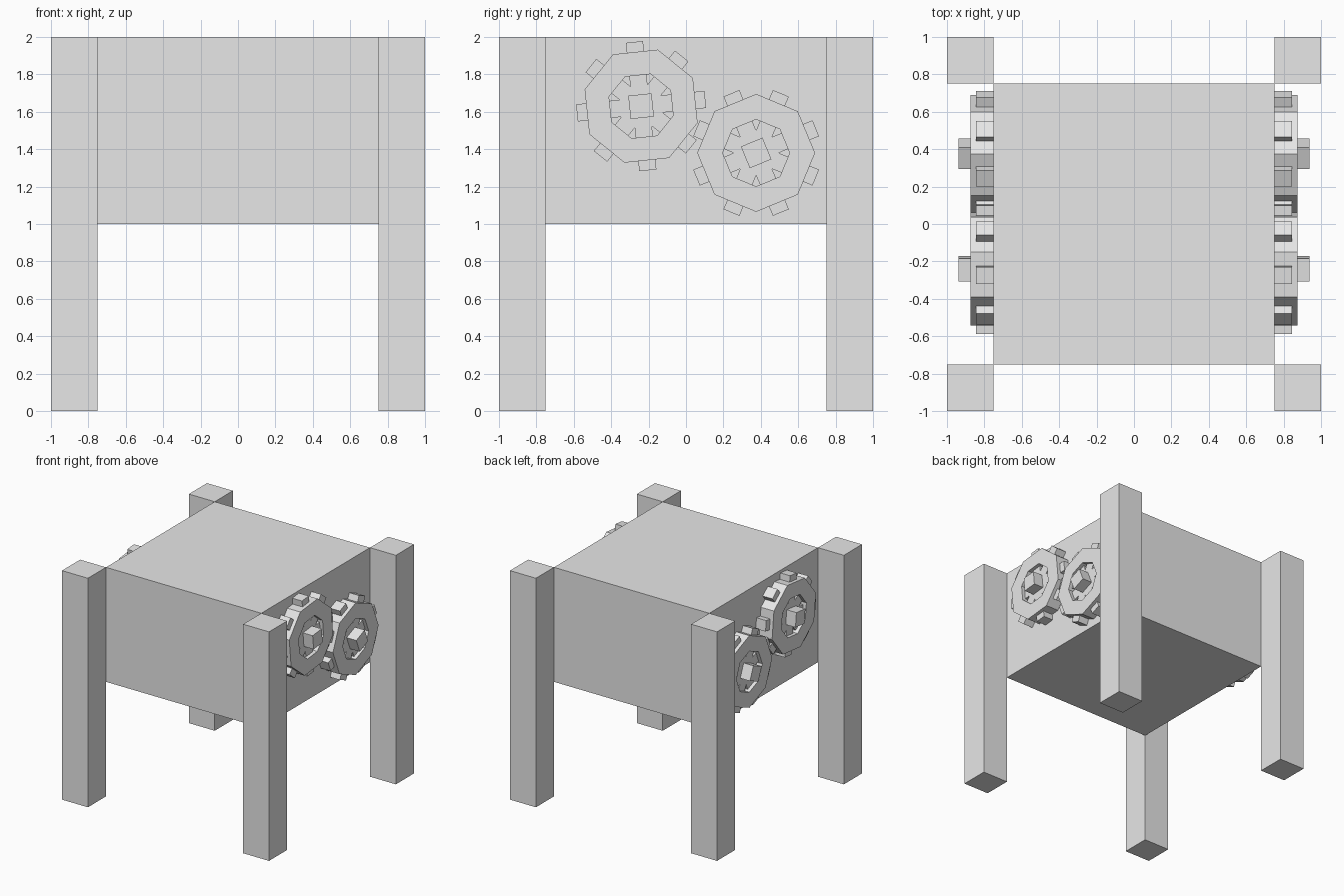
import bpy
import bmesh
from math import cos, sin, radians, pi
from mathutils import Vector

if "Cube" in bpy.data.objects:
    bpy.data.objects.remove(bpy.data.objects["Cube"], do_unlink=True)

grey = bpy.data.materials.new("plain grey")
grey.use_nodes = True
grey.diffuse_color = (0.8, 0.8, 0.8, 1)
grey.node_tree.nodes["Principled BSDF"].inputs["Base Color"].default_value = (0.8, 0.8, 0.8, 1)

WALL = 0.75      # half width of the body
SIDES = 8


def finish(name, bm, mirror=(False, False, False)):
    bmesh.ops.recalc_face_normals(bm, faces=bm.faces)
    mesh = bpy.data.meshes.new(name)
    bm.to_mesh(mesh)
    bm.free()
    mesh.materials.append(grey)
    obj = bpy.data.objects.new(name, mesh)
    bpy.context.collection.objects.link(obj)
    if any(mirror):
        mod = obj.modifiers.new("Mirror", "MIRROR")
        mod.use_axis = mirror
        mod.use_mirror_merge = False
    return obj


def box(name, low, high, mirror=(False, False, False)):
    low, high = Vector(low), Vector(high)
    bm = bmesh.new()
    bmesh.ops.create_cube(bm, size=1)
    bmesh.ops.scale(bm, vec=high - low, verts=bm.verts)
    bmesh.ops.translate(bm, vec=(low + high) / 2, verts=bm.verts)
    return finish(name, bm, mirror)


def place(bm, x, u, v, turn, centre):
    """Vertex from gear-plane coordinates turned about the gear centre."""
    return bm.verts.new((x, centre[0] + u * cos(turn) - v * sin(turn),
                         centre[1] + u * sin(turn) + v * cos(turn)))


def plate(name, outline, depth, turn, centre):
    """Outline extruded outward from the body wall, on both sides."""
    bm = bmesh.new()
    back = [place(bm, WALL, u, v, turn, centre) for u, v in outline]
    front = [place(bm, WALL + depth, u, v, turn, centre) for u, v in outline]
    bm.faces.new(back)
    bm.faces.new(front)
    for i in range(len(back)):
        j = (i + 1) % len(back)
        bm.faces.new((back[i], back[j], front[j], front[i]))
    return finish(name, bm, (True, False, False))


def ring(name, outer, inner, depth, turn, centre):
    """Octagonal ring whose flats line up with the teeth."""
    bm = bmesh.new()
    loops = []
    for r, x in ((outer, WALL), (outer, WALL + depth), (inner, WALL + depth), (inner, WALL)):
        angles = [(i + 0.5) * 2 * pi / SIDES for i in range(SIDES)]
        loops.append([place(bm, x, r * cos(a), r * sin(a), turn, centre) for a in angles])
    for k in range(4):
        a, b = loops[k], loops[(k + 1) % 4]
        for i in range(SIDES):
            j = (i + 1) % SIDES
            bm.faces.new((a[i], a[j], b[j], b[i]))
    return finish(name, bm, (True, False, False))


def spoke_outline(reach, half):
    """Eight-armed star of crossing bars; the arm ends form the teeth."""
    points = []
    valley = half / sin(pi / SIDES)
    for i in range(SIDES):
        a = i * 2 * pi / SIDES
        for u, v in ((reach, -half), (reach, half)):
            points.append((u * cos(a) - v * sin(a), u * sin(a) + v * cos(a)))
        mid = a + pi / SIDES
        points.append((valley * cos(mid), valley * sin(mid)))
    return points


# Body and four corner posts
box("body", (-WALL, -WALL, 1), (WALL, WALL, 2))
box("corner_legs", (WALL, WALL, 0), (1, 1, 2), (True, True, False))

# Two meshing gears on each side
H = 0.0625
for label, centre, degrees in (("front", (-0.24, 1.63), 6), ("back", (0.375, 1.38), 22.5)):
    turn = radians(degrees)
    ring(label + "_gear_ring", 0.315, 0.179, 0.125, turn, centre)
    plate(label + "_gear_teeth", spoke_outline(0.345, 0.046), 0.094, turn, centre)
    plate(label + "_gear_axle", [(-H, -H), (H, -H), (H, H), (-H, H)], 0.1875, turn, centre)
